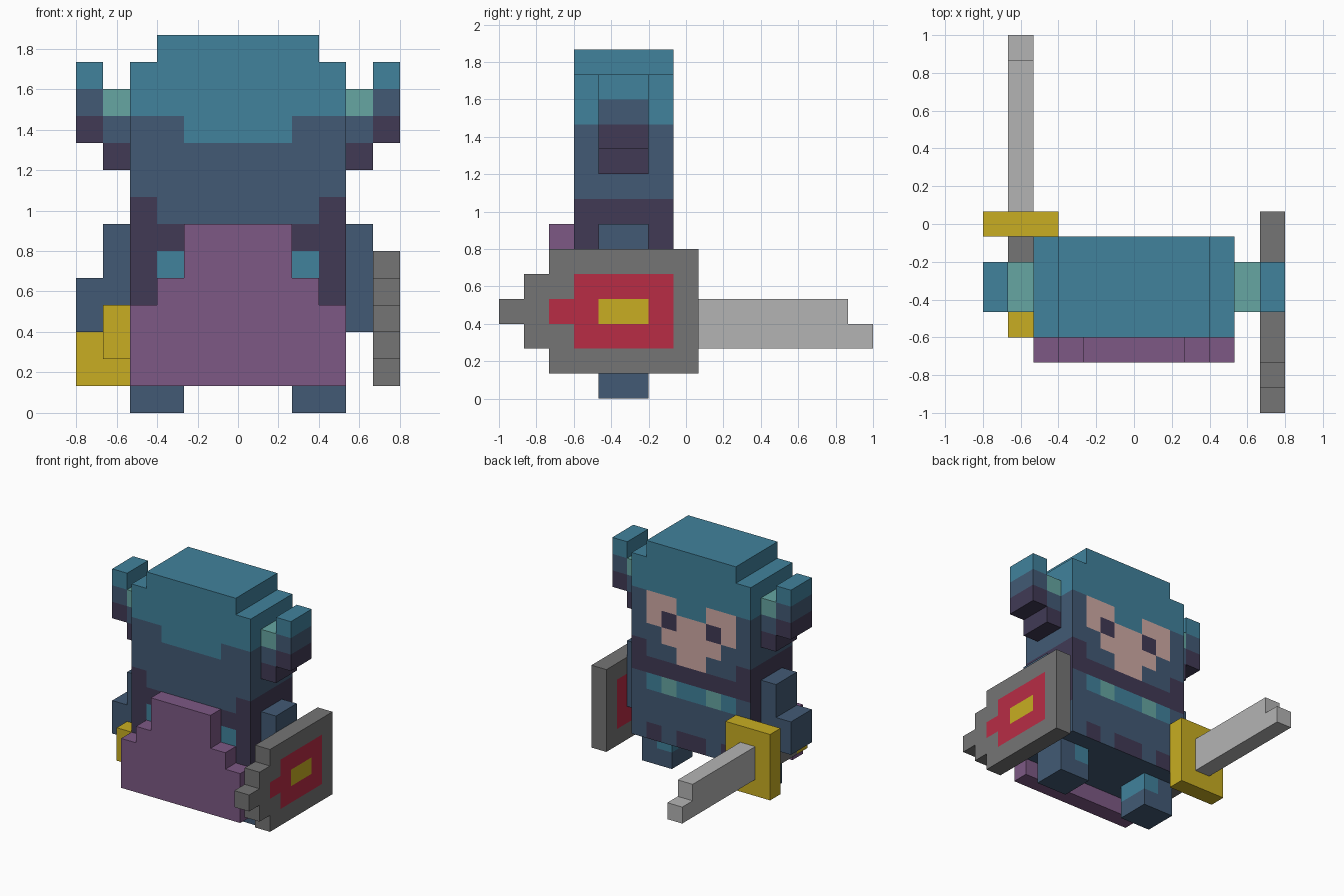
import bpy, bmesh

if "Cube" in bpy.data.objects:
    bpy.data.objects.remove(bpy.data.objects["Cube"])

U = 2 / 15  # one block; x counted from the centre, y from the front, z from the ground


def srgb(h):
    vals = [int(h[i:i + 2], 16) / 255 for i in (0, 2, 4)]
    return [v / 12.92 if v <= 0.04045 else ((v + 0.055) / 1.055) ** 2.4 for v in vals] + [1]


COLOURS = {
    'T': ("teal", "41829C"), 'S': ("slate blue", "425A75"), 'D': ("dark plum", "413A55"),
    'P': ("purple", "7D5985"), 'G': ("gold", "C8AE22"), 'E': ("grey", "757575"),
    'L': ("light grey", "B4B4B4"), 'R': ("red", "B82C45"), 'M': ("mint", "66A6A2"),
    'K': ("skin", "D0AAA5"),
}
MATS = {}
for key, (label, code) in COLOURS.items():
    MATS[key] = bpy.data.materials.new(label)
    MATS[key].diffuse_color = srgb(code)

# the four edge corners and outward direction of each block side
SIDES = {}
for a in range(3):
    for s in (0, 1):
        n = [0, 0, 0]
        n[a] = 2 * s - 1
        quad = []
        for p, q in ((0, 0), (1, 0), (1, 1), (0, 1)):
            c = [0, 0, 0]
            c[a], c[(a + 1) % 3], c[(a + 2) % 3] = s, p, q
            quad.append(tuple(c))
        SIDES[tuple(n)] = quad if s else quad[::-1]


def blocks(name, boxes, paint):
    """Outer skin of a union of boxes (x0,x1,y0,y1,z0,z1); paint(x,y,z,n) or one colour key."""
    cells = {(x, y, z) for x0, x1, y0, y1, z0, z1 in boxes
             for x in range(x0, x1) for y in range(y0, y1) for z in range(z0, z1)}
    bm = bmesh.new()
    verts, keys = {}, []
    for x, y, z in sorted(cells):
        for n, quad in SIDES.items():
            if (x + n[0], y + n[1], z + n[2]) in cells:
                continue
            vs = []
            for c in quad:
                p = (x + c[0], y + c[1], z + c[2])
                if p not in verts:
                    verts[p] = bm.verts.new((p[0] * U, p[1] * U - 1, p[2] * U))
                vs.append(verts[p])
            f = bm.faces.new(vs)
            key = paint if isinstance(paint, str) else paint(x, y, z, n)
            if key not in keys:
                keys.append(key)
            f.material_index = keys.index(key)
    me = bpy.data.meshes.new(name)
    bm.to_mesh(me)
    bm.free()
    for k in keys:
        me.materials.append(MATS[k])
    ob = bpy.data.objects.new(name, me)
    bpy.context.collection.objects.link(ob)
    return ob


def mirrored(b):
    return (-b[1], -b[0]) + tuple(b[2:])


# hooded head and torso; the face is on the +y side, rows run from z=13 down to z=2
FACE = ["TTTTTTTT", "TTTTTTTT", "TTTTTTTT", "SKKTTKKS", "SKDKKDKS", "SSKKKKSS",
        "DSSKKSSD", "DDDDDDDD", "STMTTMTS", "SSSSSSSS", "SSSSSSSS", "SDSDDSDS"]


def body_paint(x, y, z, n):
    col = x if x >= 0 else -1 - x          # distance from the centre line
    if n[1] == 1:
        return FACE[13 - z][x + 4]
    if z >= 11:
        return 'T'
    if n[1] == -1:
        if z == 10 and col < 2:
            return 'T'
        if col == 2 and z == 5:
            return 'T'
        if col == 2 and z == 6:
            return 'D'
    if col == 3 and 4 <= z < 8 and n[2] == 0:
        return 'D'
    return 'S'


blocks("hooded_body", [(-4, 4, 3, 7, 2, 13), (-3, 3, 3, 7, 13, 14)], body_paint)

# hood horns, legs
for side in (1, -1):
    tag = "right" if side > 0 else "left"

    def both(*bs):
        return [b if side > 0 else mirrored(b) for b in bs]

    def horn_paint(x, y, z, n):
        inner = x in (4, -5)
        return "DSM"[z - 9] if inner else "DST"[z - 10]

    def leg_paint(x, y, z, n):
        return 'T' if z == 1 and x in (2, -3) else 'S'

    blocks("horn_" + tag, both((4, 5, 4, 6, 9, 12), (5, 6, 4, 6, 10, 13)), horn_paint)
    blocks("leg_" + tag, both((2, 4, 4, 6, 0, 2)), leg_paint)

# arms
blocks("shield_arm", [(4, 5, 4, 6, 3, 7)], 'S')
blocks("sword_arm", [(-5, -4, 4, 6, 4, 7), (-6, -5, 4, 6, 3, 5)], 'S')

# stepped cape
blocks("cape", [(-4, 4, 2, 3, 1, 4), (-3, 3, 2, 3, 4, 5), (-2, 2, 2, 3, 5, 7)], 'P')


# shield with a red field and gold boss on both faces
def shield_paint(x, y, z, n):
    if n[0]:
        if 4 <= y < 6 and z == 3:
            return 'G'
        if (3 <= y < 7 and 2 <= z < 5) or (y == 2 and z == 3):
            return 'R'
    return 'E'


blocks("shield", [(5, 6, 2, 8, 1, 6), (5, 6, 1, 2, 2, 5), (5, 6, 0, 1, 3, 4)], shield_paint)

# sword
blocks("sword_pommel", [(-5, -4, 3, 4, 2, 4)], 'G')
blocks("sword_grip", [(-5, -4, 4, 7, 2, 4)], 'E')
blocks("sword_guard", [(-6, -3, 7, 8, 1, 5)], 'G')
blocks("sword_blade", [(-5, -4, 8, 14, 2, 4), (-5, -4, 14, 15, 2, 3)], 'L')

for m in bpy.data.materials:
    if m.users and not m.is_grease_pencil:
        m.use_nodes = True
        m.node_tree.nodes["Principled BSDF"].inputs["Base Color"].default_value = m.diffuse_color
